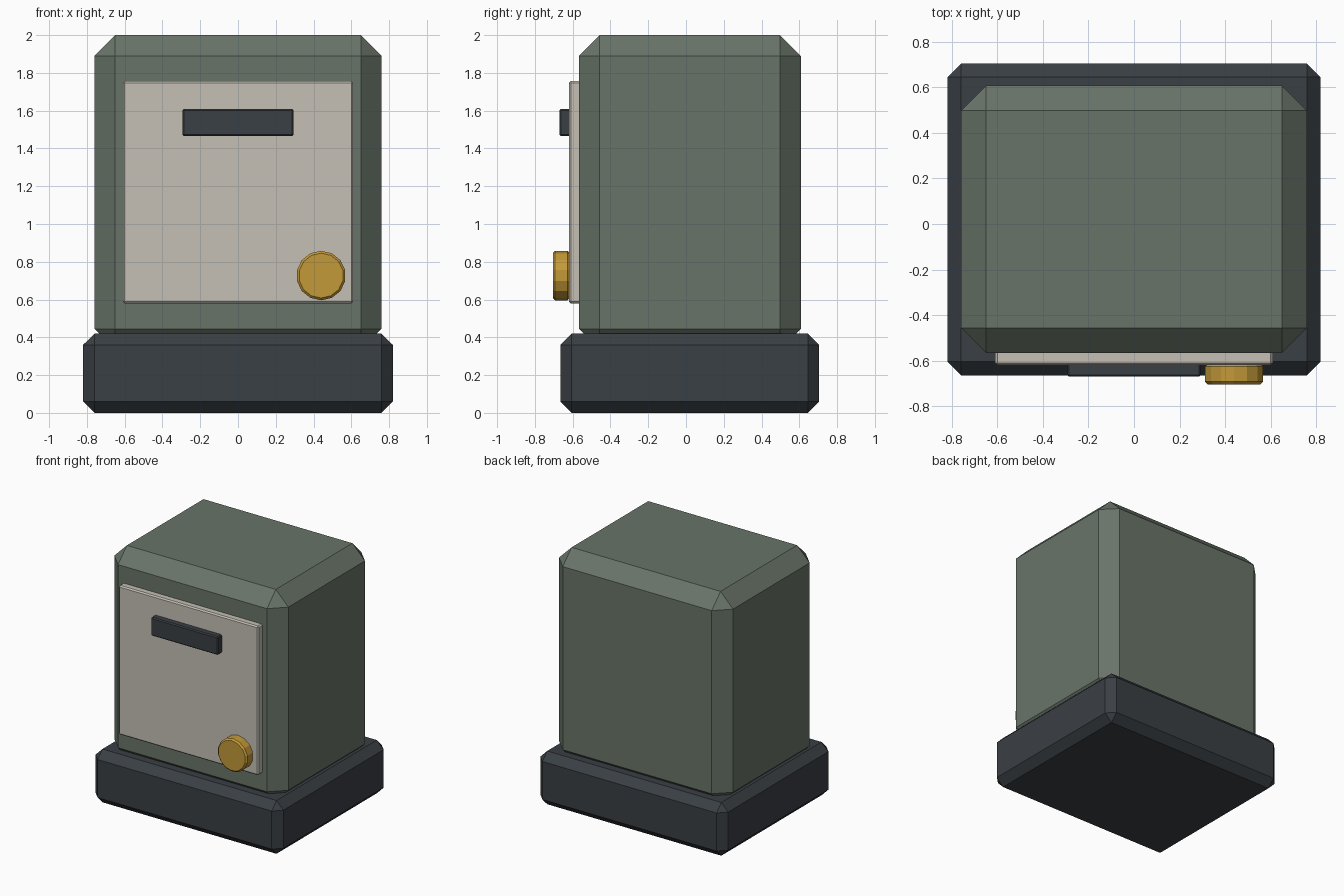
import bpy
import math

if "Cube" in bpy.data.objects:
    bpy.data.objects.remove(bpy.data.objects["Cube"])


def material(name, color):
    mat = bpy.data.materials.new(name)
    mat.diffuse_color = (*color, 1.0)
    mat.use_nodes = True
    mat.node_tree.nodes["Principled BSDF"].inputs["Base Color"].default_value = mat.diffuse_color
    return mat


green = material("green_paint", (0.14, 0.175, 0.14))
dark = material("dark_slate", (0.042, 0.05, 0.058))
cream = material("cream_panel", (0.56, 0.53, 0.46))
brass = material("brass", (0.55, 0.32, 0.04))


def finish(obj, name, mat, bevel):
    """Name, colour and chamfer a part with flat single-segment bevels."""
    obj.name = name
    obj.data.materials.append(mat)
    bpy.ops.object.transform_apply(location=False, rotation=True, scale=True)
    mod = obj.modifiers.new("chamfer", 'BEVEL')
    mod.width = bevel
    mod.segments = 1
    mod.limit_method = 'ANGLE'
    mod.angle_limit = math.radians(40)
    return obj


def box(name, xr, yr, zr, mat, bevel):
    """Chamfered box from its x, y and z ranges."""
    ranges = (xr, yr, zr)
    bpy.ops.mesh.primitive_cube_add(size=1, location=[(a + b) / 2 for a, b in ranges])
    obj = bpy.context.object
    obj.scale = [b - a for a, b in ranges]
    return finish(obj, name, mat, bevel)


# Plinth and main housing
box("base", (-0.82, 0.82), (-0.665, 0.705), (0, 0.42), dark, 0.06)
box("body", (-0.76, 0.76), (-0.567, 0.608), (0.335, 2.0), green, 0.11)

# Front panel with its dark slot bar
box("front_panel", (-0.61, 0.61), (-0.62, -0.55), (0.58, 1.757), cream, 0.01)
box("slot", (-0.293, 0.293), (-0.671, -0.605), (1.465, 1.61), dark, 0.008)

# Fourteen-sided knob, one corner pointing up
front, back = -0.705, -0.615
bpy.ops.mesh.primitive_cylinder_add(
    vertices=14, radius=0.131, depth=back - front,
    location=(0.44, (front + back) / 2, 0.727), rotation=(math.pi / 2, 0, 0))
finish(bpy.context.object, "knob", brass, 0.012)
